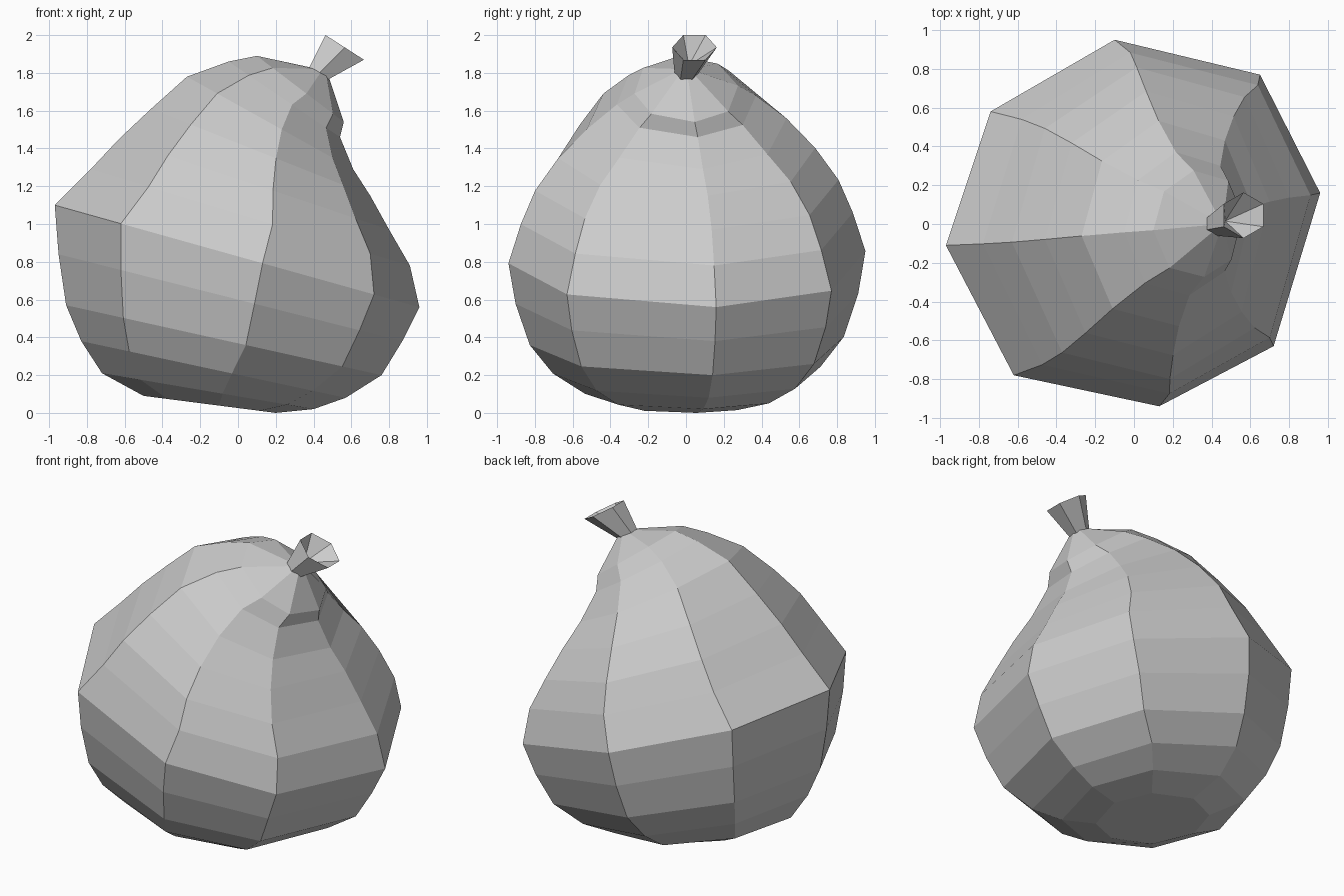
import bpy, bmesh, math
from mathutils import Vector

cube = bpy.data.objects.get("Cube")
if cube:
    bpy.data.objects.remove(cube, do_unlink=True)

grey = bpy.data.materials.new("warm_grey")
grey.use_nodes = True
colour = (0.6, 0.6, 0.6, 1)
grey.diffuse_color = colour
grey.node_tree.nodes["Principled BSDF"].inputs["Base Color"].default_value = colour


def loft(name, rings, cap_start, cap_end):
    """Skin a stack of equal-sized point rings; a cap may be a face, a point or None."""
    bm = bmesh.new()
    loops = [[bm.verts.new(p) for p in ring] for ring in rings]
    n = len(loops[0])
    for low, high in zip(loops, loops[1:]):
        for i in range(n):
            j = (i + 1) % n
            bm.faces.new((low[i], low[j], high[j], high[i]))
    for loop, cap in ((loops[0][::-1], cap_start), (loops[-1], cap_end)):
        if cap == "face":
            bm.faces.new(loop)
        elif cap is not None:
            tip = bm.verts.new(cap)
            for i in range(n):
                bm.faces.new((loop[i], loop[(i + 1) % n], tip))
    bmesh.ops.recalc_face_normals(bm, faces=bm.faces)
    mesh = bpy.data.meshes.new(name)
    bm.to_mesh(mesh)
    bm.free()
    mesh.materials.append(grey)
    obj = bpy.data.objects.new(name, mesh)
    bpy.context.collection.objects.link(obj)
    return obj


# Uneven eight-sided outline of the body, counter-clockwise from above
outline = [(0.96, 0.16), (0.65, 0.77), (-0.1, 0.95), (-0.74, 0.58),
           (-0.97, -0.11), (-0.62, -0.78), (0.13, -0.94), (0.72, -0.63)]

# Tilted body rings: right end x, z, then left end x, z, then depth scale
sections = [
    (-0.5, 0.09, 0.2, 0.0, 0.35),
    (-0.72, 0.21, 0.4, 0.02, 0.57),
    (-0.83, 0.38, 0.57, 0.08, 0.75),
    (-0.91, 0.57, 0.76, 0.2, 0.88),
    (-0.95, 0.84, 0.87, 0.38, 0.96),
    (-0.97, 1.1, 0.96, 0.56, 1.0),
    (-0.78, 1.29, 0.91, 0.78, 0.93),
    (-0.63, 1.45, 0.8, 0.97, 0.85),
    (-0.46, 1.61, 0.7, 1.15, 0.72),
    (-0.27, 1.78, 0.61, 1.29, 0.56),
    (-0.05, 1.86, 0.54, 1.46, 0.39),
    (0.1, 1.89, 0.56, 1.54, 0.29),
    (0.38, 1.83, 0.48, 1.78, 0.06),
]


def body_ring(x0, z0, x1, z1, depth):
    first, last = outline[4][0], outline[0][0]
    ring = []
    for x, y in outline:
        t = (x - first) / (last - first)
        ring.append((x0 + (x1 - x0) * t, y * depth, z0 + (z1 - z0) * t))
    return ring


loft("body", [body_ring(*s) for s in sections], "face", "face")

# Flared hollow stem leaning to the left
across = Vector((0.84, 0, -0.54))
side = Vector((0, 1, 0))


def stem_ring(centre, wide, deep):
    angles = [math.radians(30 + 60 * k) for k in range(6)]
    return [Vector(centre) + across * wide * math.cos(a) + side * deep * math.sin(a)
            for a in angles]


loft("stem", [stem_ring((0.42, 0, 1.79), 0.065, 0.06),
              stem_ring((0.565, 0.045, 1.935), 0.14, 0.118)],
     "face", (0.47, 0.015, 1.84))
